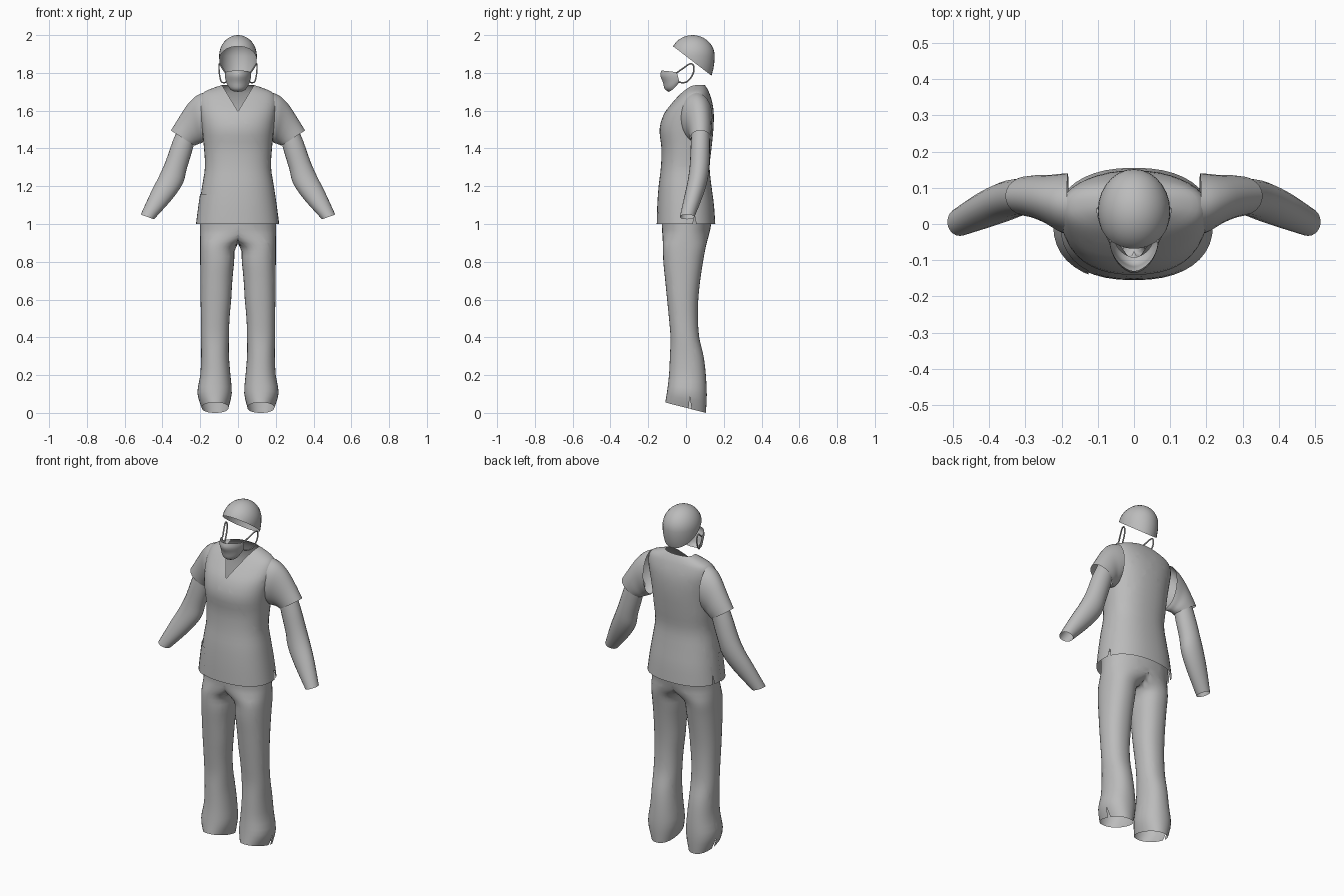
import bpy, bmesh, math
from mathutils import Vector

if "Cube" in bpy.data.objects:
    bpy.data.objects.remove(bpy.data.objects["Cube"])

cloth = bpy.data.materials.new("grey_cloth")
cloth.diffuse_color = (0.5, 0.5, 0.5, 1)
cloth.use_nodes = True
cloth.node_tree.nodes["Principled BSDF"].inputs["Base Color"].default_value = cloth.diffuse_color


def finish(name, bm, mirror=False):
    me = bpy.data.meshes.new(name)
    bm.to_mesh(me)
    bm.free()
    ob = bpy.data.objects.new(name, me)
    bpy.context.collection.objects.link(ob)
    me.materials.append(cloth)
    if mirror:
        m = ob.modifiers.new("mirror", 'MIRROR')
        m.merge_threshold = 0.0005
    bpy.ops.object.select_all(action='DESELECT')
    ob.select_set(True)
    bpy.context.view_layer.objects.active = ob
    bpy.ops.object.shade_smooth_by_angle(angle=math.radians(50))
    return ob


def smooth_rows(rows, n=3):
    # Catmull-Rom interpolation between profile rows
    out = []
    for i in range(len(rows) - 1):
        p0, p1 = rows[max(i - 1, 0)], rows[i]
        p2, p3 = rows[i + 1], rows[min(i + 2, len(rows) - 1)]
        for k in range(n):
            t = k / n
            out.append([0.5 * (2 * b + (c - a) * t + (2 * a - 5 * b + 4 * c - d) * t * t
                               + (3 * b - a - 3 * c + d) * t ** 3)
                        for a, b, c, d in zip(p0, p1, p2, p3)])
    return out + [list(rows[-1])]


def grid(points, closed):
    bm = bmesh.new()
    vs = [[bm.verts.new(p) for p in row] for row in points]
    n = len(vs[0])
    for a, b in zip(vs, vs[1:]):
        for j in range(n if closed else n - 1):
            k = (j + 1) % n
            bm.faces.new((a[j], a[k], b[k], b[j]))
    bmesh.ops.recalc_face_normals(bm, faces=bm.faces)
    return bm


def loft(rows, power=2.0, seg=32, clamp=False, grow=0.0):
    # row: outer x, outer z, inner x, inner z, front y, back y, tilt
    pts = []
    for ax, az, bx, bz, y0, y1, tilt in smooth_rows(rows):
        ring = []
        for j in range(seg):
            a = 2 * math.pi * j / seg
            c = math.copysign(abs(math.cos(a)) ** (2 / power), math.cos(a))
            s = math.copysign(abs(math.sin(a)) ** (2 / power), math.sin(a))
            x = (ax + bx) / 2 + ((ax - bx) / 2 + grow) * c
            y = (y0 + y1) / 2 + ((y1 - y0) / 2 + grow) * s
            z = (az + bz) / 2 + (az - bz) / 2 * c + tilt * y
            ring.append((max(x, 0) if clamp else x, y, z))
        pts.append(ring)
    return grid(pts, True)


def bisect(bm, co, no, clear=False):
    bmesh.ops.bisect_plane(bm, geom=bm.verts[:] + bm.edges[:] + bm.faces[:], dist=1e-5,
                           plane_co=co, plane_no=no, clear_outer=clear)


def notch(bm, apex, p, q, view, pred):
    # cut a V-shaped opening seen along the view axis
    apex, p, q = Vector(apex), Vector(p), Vector(q)
    normals = []
    for s, other in ((p, q), (q, p)):
        n = (s - apex).cross(Vector(view)).normalized()
        if n.dot(other - apex) < 0:
            n.negate()
        bisect(bm, apex, n)
        normals.append(n)
    dead = []
    for f in bm.faces:
        c = f.calc_center_median()
        if pred(c) and all(n.dot(c - apex) > 0 for n in normals):
            dead.append(f)
    bmesh.ops.delete(bm, geom=dead, context='FACES')


# Shirt body with V neck and side slits: half width, z, front y, back y
body = [(.218, 1.0, -.155, .155), (.205, 1.1, -.152, .148), (.19, 1.2, -.145, .135),
        (.175, 1.3, -.133, .125), (.18, 1.4, -.13, .135), (.19, 1.5, -.14, .145),
        (.2, 1.58, -.118, .147), (.205, 1.64, -.075, .14), (.19, 1.69, -.03, .125),
        (.14, 1.717, 0, .112), (.085, 1.735, .02, .10)]
body = [(w, z, -w, z, a, b, 0) for w, z, a, b in body]
bm = loft(body, 2.3, 40)
notch(bm, (0, 0, 1.595), (-.085, 0, 1.736), (.085, 0, 1.736), (0, 1, 0), lambda c: c.y < .06)
notch(bm, (0, .045, 1.055), (0, .035, .99), (0, .055, .99), (1, 0, 0), lambda c: abs(c.x) > .1)
finish("shirt_body", bm)

# Hip pocket laid over the shirt front
bm = loft(body, 2.3, 40, grow=.005)
for co, no in (((0, 0, 1.16), (0, 0, 1)), ((-.125, 0, 0), (1, 0, 0)), ((0, -.01, 0), (0, 1, 0))):
    bisect(bm, co, no, True)
finish("shirt_pocket", bm)

# Short sleeves
finish("short_sleeve", loft([
    (.185, 1.695, .18, 1.44, -.03, .14, 0), (.225, 1.675, .19, 1.43, -.02, .138, 0),
    (.268, 1.632, .205, 1.425, .0, .135, 0), (.315, 1.56, .218, 1.42, .015, .135, 0),
    (.355, 1.495, .23, 1.415, .022, .132, 0)], seg=24), True)

# Long undershirt sleeves
finish("long_sleeve", loft([
    (.305, 1.53, .225, 1.46, .03, .125, 0), (.345, 1.44, .243, 1.385, .025, .126, 0),
    (.382, 1.335, .272, 1.29, .02, .124, 0), (.417, 1.255, .292, 1.215, .01, .115, 0),
    (.46, 1.17, .35, 1.13, -.008, .09, 0), (.515, 1.05, .445, 1.025, -.033, .045, 0)],
    seg=20), True)

# Trousers, one half mirrored: outer x, inner x, z, front y, back y, hem tilt
leg = [(.2, -.2, 1.04, -.13, .14, 0), (.2, -.2, .97, -.127, .128, 0),
       (.2, -.1, .93, -.124, .118, 0), (.2, .008, .88, -.122, .105, 0),
       (.2, .02, .8, -.12, .09, 0), (.199, .03, .7, -.11, .075, 0),
       (.198, .036, .6, -.1, .065, 0), (.196, .045, .5, -.09, .063, 0),
       (.196, .048, .4, -.082, .07, 0), (.195, .048, .3, -.085, .093, 0),
       (.2, .04, .2, -.09, .105, 0), (.215, .033, .105, -.1, .11, -.1),
       (.192, .05, .027, -.11, .105, -.256)]
bm = loft([(o, z, i, z, a, b, t) for o, i, z, a, b, t in leg], 2.2, 32, clamp=True)
bmesh.ops.delete(bm, geom=[f for f in bm.faces if all(v.co.x < 1e-4 for v in f.verts)],
                 context='FACES')
notch(bm, (0, .02, .085), (0, .008, -.02), (0, .036, -.02), (1, 0, 0), lambda c: c.x > .12)
finish("trousers", bm, True)

# Surgical cap: stretched sphere cut by a sloping plane
bm = bmesh.new()
bmesh.ops.create_uvsphere(bm, u_segments=28, v_segments=18, radius=1)
for v in bm.verts:
    x, y, z = v.co
    v.co = (x * .1, .035 + y * .117, 1.89 + z * (.11 if z > 0 else .2))
bisect(bm, (0, -.08, 1.95), (0, -.165, -.215), True)
finish("cap", bm)

# Face mask: centre z, centre y, half width, side y, side z
mask = [(1.812, -.13, .066, -.05, 1.803), (1.785, -.136, .069, -.045, 1.79),
        (1.75, -.122, .068, -.04, 1.772), (1.715, -.113, .063, -.037, 1.757),
        (1.70, -.092, .055, -.037, 1.748)]
pts = []
for zc, yc, w, ys, zs in smooth_rows(mask):
    row = []
    for j in range(-8, 9):
        t = j / 8
        row.append((w * math.sin(t * 1.4) / math.sin(1.4), yc + (ys - yc) * abs(t) ** 1.7,
                    zc + (zs - zc) * abs(t) ** 2.5))
    pts.append(row)
finish("face_mask", grid(pts, False))

# Ear loops
path = [(.065, -.05, 1.80), (.085, -.01, 1.828), (.097, .02, 1.848), (.1, .038, 1.842),
        (.1, .042, 1.815), (.097, .032, 1.785), (.09, .01, 1.757), (.077, -.015, 1.748),
        (.062, -.037, 1.752)]
path = [Vector(p) for p in smooth_rows(path)]
pts = []
for i, p in enumerate(path):
    d = (path[min(i + 1, len(path) - 1)] - path[max(i - 1, 0)]).normalized()
    u = d.cross(Vector((1, 0, 0))).normalized()
    v = d.cross(u)
    pts.append([p + .004 * (u * math.cos(a * math.pi / 3) + v * math.sin(a * math.pi / 3))
                for a in range(6)])
finish("ear_loop", grid(pts, True), True)
